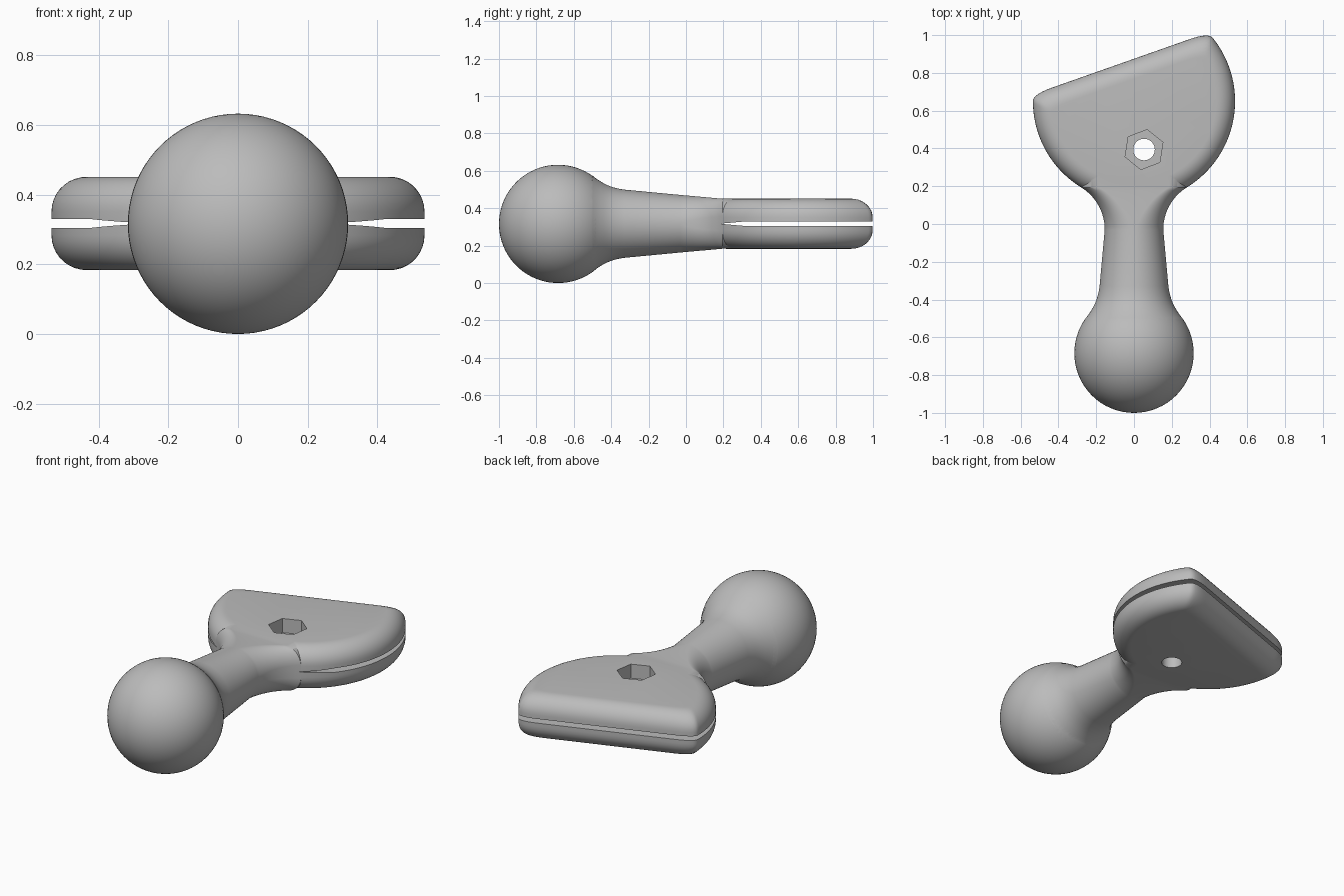
import bpy, bmesh
from math import sin, cos, pi, sqrt, radians

if "Cube" in bpy.data.objects:
    bpy.data.objects.remove(bpy.data.objects["Cube"], do_unlink=True)

MID = 0.317        # height of the centre plane
HALF = 0.134       # half thickness of the jaw
JAW_Y, JAW_R = 0.65, 0.535
EDGE = 0.1         # rounding of the jaw rim

grey = bpy.data.materials.new("plain grey")
grey.use_nodes = True
colour = (0.5, 0.5, 0.5, 1)
grey.diffuse_color = colour
grey.node_tree.nodes["Principled BSDF"].inputs["Base Color"].default_value = colour


def finish(name, bm):
    bmesh.ops.recalc_face_normals(bm, faces=bm.faces)
    mesh = bpy.data.meshes.new(name)
    bm.to_mesh(mesh)
    bm.free()
    mesh.materials.append(grey)
    ob = bpy.data.objects.new(name, mesh)
    bpy.context.collection.objects.link(ob)
    return ob


def loft(name, rings):
    bm = bmesh.new()
    loops = [[bm.verts.new(p) for p in ring] for ring in rings]
    n = len(loops[0])
    for a, b in zip(loops, loops[1:]):
        for i in range(n):
            j = (i + 1) % n
            bm.faces.new((a[i], a[j], b[j], b[i]))
    bm.faces.new(loops[0])
    bm.faces.new(loops[-1])
    return finish(name, bm)


def combine(target, other, operation):
    mod = target.modifiers.new(operation, 'BOOLEAN')
    mod.operation = operation
    mod.solver = 'EXACT'
    mod.object = other
    bpy.context.view_layer.objects.active = target
    bpy.ops.object.modifier_apply(modifier=mod.name)
    bpy.data.objects.remove(other, do_unlink=True)


# Jaw: a disc cut by a slanted straight edge, with a rounded rim
def jaw_ring(inset, z, n=240, soft=0.09):
    ring = []
    for i in range(n):
        t = 2 * pi * i / n
        r = JAW_R - inset
        c = cos(t - radians(109.4))
        if c > 0.05:
            line = (0.212 - inset) / c
            h = max(soft - abs(r - line), 0)
            r = min(r, line) - h * h / (4 * soft)
        ring.append((r * cos(t), JAW_Y + r * sin(t), MID + z))
    return ring


steps = [radians(90) * i / 9 for i in range(10)]
rim = [(EDGE * (1 - cos(a)), HALF - EDGE + EDGE * sin(a)) for a in steps]
body = loft("ball_clamp_body", [jaw_ring(d, -z) for d, z in reversed(rim)]
            + [jaw_ring(d, z) for d, z in rim])


# Neck: round at the ball, flaring into a rounded rectangle at the jaw
def neck_ring(y, w, h, r, n=16):
    ring = []
    for q, (sx, sz) in enumerate([(1, 1), (-1, 1), (-1, -1), (1, -1)]):
        for i in range(n):
            a = (q + (i + 0.5) / n) * pi / 2
            ring.append((sx * (w - r) + r * cos(a), y, MID + sz * (h - r) + r * sin(a)))
    return ring


neck = [neck_ring(y, r + 0.0005, r + 0.0005, r) for y, r in
        [(-0.56, 0.2), (-0.5, 0.257), (-0.48, 0.241), (-0.46, 0.228), (-0.44, 0.216),
         (-0.42, 0.206), (-0.4, 0.198), (-0.38, 0.192), (-0.355, 0.186), (-0.33, 0.182)]]
for i in range(15):
    f = i / 14
    y = -0.03 + 0.224 * f
    w = 0.418 - sqrt(0.263 ** 2 - (y + 0.03) ** 2)
    h = 0.154 - 0.0202 * f
    neck.append(neck_ring(y, w, h, h + (EDGE - h) * f - 0.0005))
neck.append(neck_ring(0.33, 0.28, HALF - 0.0002, EDGE))
combine(body, loft("neck", neck), 'UNION')

# Ball
bm = bmesh.new()
bmesh.ops.create_uvsphere(bm, u_segments=64, v_segments=40, radius=0.316)
bmesh.ops.translate(bm, verts=bm.verts, vec=(0, -0.684, MID - 0.001))
combine(body, finish("ball", bm), 'UNION')

# Slot between the two jaws, tapering to a point near the neck
slot = [(0.19, 0.001), (0.32, 0.0125), (1.2, 0.0125)]
profile = [(y, MID + z) for y, z in slot] + [(y, MID - z) for y, z in reversed(slot)]
combine(body, loft("slot_cutter", [[(x, y, z) for y, z in profile] for x in (-1, 1)]), 'DIFFERENCE')


# Bolt hole and hexagonal nut recess
def prism(name, sides, radius, turn, low, high):
    angles = [radians(turn) + 2 * pi * i / sides for i in range(sides)]
    return loft(name, [[(0.053 + radius * cos(a), 0.394 + radius * sin(a), z)
                        for a in angles] for z in (low, high)])


combine(body, prism("hole_cutter", 40, 0.057, 0, 0, 1), 'DIFFERENCE')
combine(body, prism("nut_cutter", 6, 0.107, 21, MID + 0.05, 1), 'DIFFERENCE')

bpy.ops.object.select_all(action='DESELECT')
body.select_set(True)
bpy.context.view_layer.objects.active = body
bpy.ops.object.shade_smooth_by_angle(angle=radians(32))
